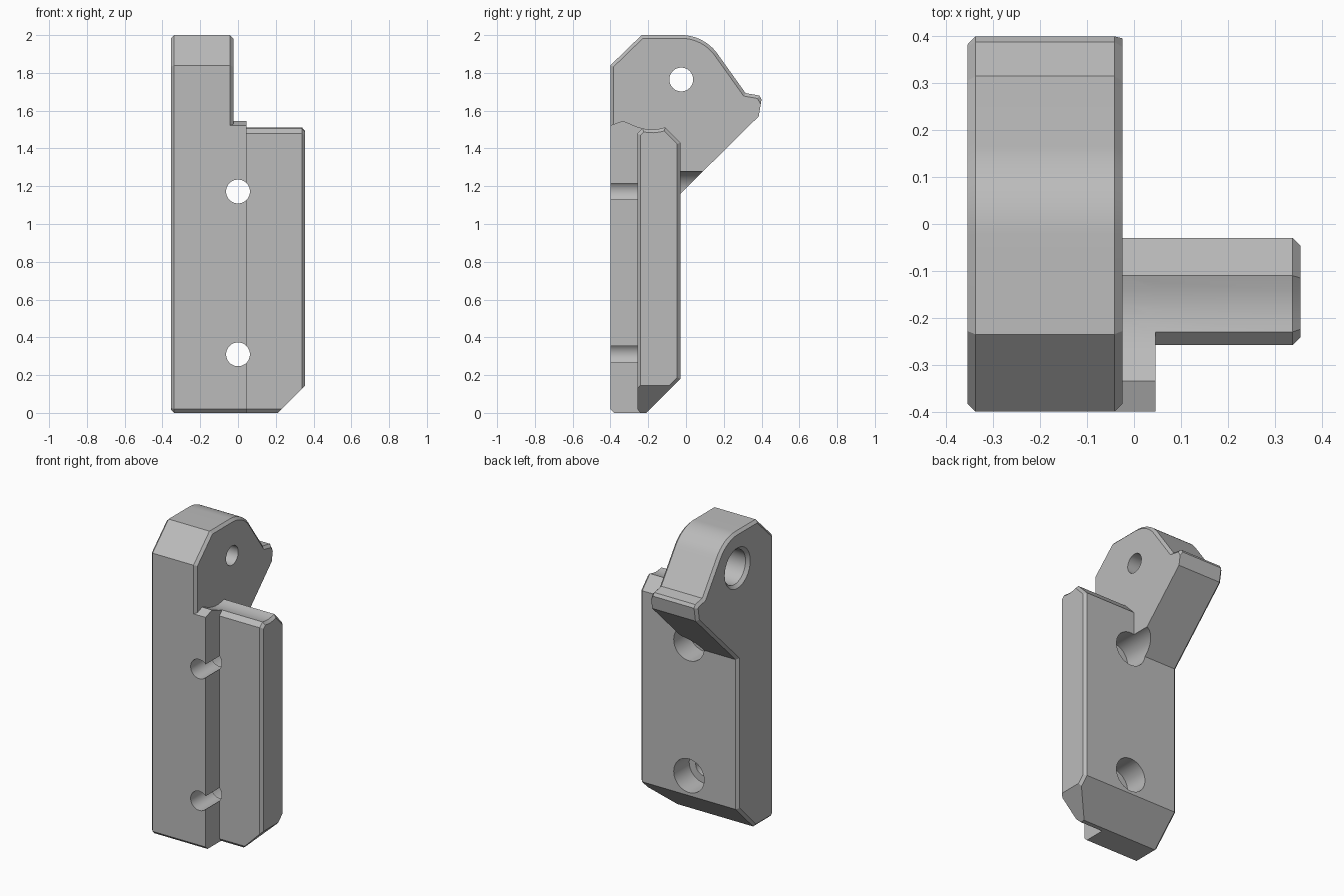
import bpy, bmesh, math
from mathutils import Vector
from mathutils.geometry import intersect_line_line_2d as _unused, intersect_line_line

if "Cube" in bpy.data.objects:
    bpy.data.objects.remove(bpy.data.objects["Cube"])

grey = bpy.data.materials.new("plain grey")
grey.diffuse_color = (0.5, 0.5, 0.5, 1)
grey.use_nodes = True
grey.node_tree.nodes["Principled BSDF"].inputs["Base Color"].default_value = grey.diffuse_color


def inset(pts, amounts):
    """Offset every edge of a counter-clockwise outline inward by its own amount."""
    n, lines, out = len(pts), [], []
    for i in range(n):
        a, b = Vector(pts[i]), Vector(pts[(i + 1) % n])
        d = (b - a).normalized()
        s = Vector((-d.y, d.x)) * amounts[i]
        lines.append(((a + s).to_3d(), (b + s).to_3d()))
    for i in range(n):
        hit = intersect_line_line(*lines[i - 1], *lines[i])
        p = hit[0] if hit else lines[i][0]
        out.append((p.x, p.y))
    return out


def prism(name, pts, x0, x1, left=None, right=None, c=0.017):
    """Extrude a (y, z) outline along x with chamfered end rims."""
    rings = []
    if left:
        rings.append((x0, inset(pts, left)))
    rings.append((x0 + c if left else x0, pts))
    rings.append((x1 - c if right else x1, pts))
    if right:
        rings.append((x1, inset(pts, right)))
    bm = bmesh.new()
    loops = [[bm.verts.new((x, y, z)) for y, z in ring] for x, ring in rings]
    n = len(pts)
    for a, b in zip(loops, loops[1:]):
        for i in range(n):
            j = (i + 1) % n
            bm.faces.new((a[i], a[j], b[j], b[i]))
    bm.faces.new(loops[0][::-1])
    bm.faces.new(loops[-1])
    bmesh.ops.remove_doubles(bm, verts=bm.verts, dist=1e-5)
    bmesh.ops.dissolve_degenerate(bm, edges=bm.edges, dist=1e-5)
    bmesh.ops.recalc_face_normals(bm, faces=bm.faces)
    return finish(name, bm)


def finish(name, bm):
    me = bpy.data.meshes.new(name)
    bm.to_mesh(me)
    bm.free()
    me.materials.append(grey)
    ob = bpy.data.objects.new(name, me)
    bpy.context.collection.objects.link(ob)
    return ob


def cylinder(name, axis, start, end, centre, r0, r1=None):
    """Cutter along x or y; centre holds the other two coordinates."""
    bm = bmesh.new()
    r1 = r1 or r0
    rings = []
    for t, r in ((start, r0), (end, r1)):
        ring = []
        for i in range(48):
            a = math.tau * i / 48
            u, w = centre[0] + r * math.cos(a), centre[1] + r * math.sin(a)
            ring.append(bm.verts.new((t, u, w) if axis == 'X' else (u, t, w)))
        rings.append(ring)
    for i in range(48):
        j = (i + 1) % 48
        bm.faces.new((rings[0][i], rings[0][j], rings[1][j], rings[1][i]))
    bm.faces.new(rings[0])
    bm.faces.new(rings[1])
    bmesh.ops.recalc_face_normals(bm, faces=bm.faces)
    ob = finish(name, bm)
    ob.hide_render = True
    return ob


def boolean(target, other, op):
    m = target.modifiers.new("bool", 'BOOLEAN')
    m.operation, m.solver, m.object = op, 'EXACT', other
    bpy.context.view_layer.objects.active = target
    bpy.ops.object.modifier_apply(modifier=m.name)
    bpy.data.objects.remove(other)


C = 0.017
# Left block with the rounded head and rear lip
PIN = (-0.025, 1.765)
arc = [(PIN[0] + 0.235 * math.cos(math.radians(a)), PIN[1] + 0.235 * math.sin(math.radians(a)))
       for a in [35.4 + 54.6 * i / 12 for i in range(13)]]
head = [(-0.4, 0.02), (-0.38, 0), (-0.21, 0), (-0.03, 0.18), (-0.03, 1.16), (0.385, 1.57),
        (0.4, 1.66), (0.388, 1.68), (0.315, 1.693)] + arc + [(-0.235, 2), (-0.4, 1.84)]
bracket = prism("bracket", head, -0.355, -0.025, [C] * len(head),
                [0] * 6 + [C] * (len(head) - 6))

# Front step, with a shallow hollow along its top
hollow = [(-0.11, 1.512), (-0.14, 1.504), (-0.17, 1.5), (-0.2, 1.501), (-0.23, 1.506),
          (-0.265, 1.517), (-0.3, 1.532), (-0.335, 1.546)]
foot = [(-0.21, 0), (-0.03, 0.18), (-0.03, 1.43)]
step = prism("front_step", [(-0.4, 0.02), (-0.38, 0)] + foot + hollow + [(-0.4, 1.522)],
             -0.2, 0.046)

# Side plate, with chamfered outer rim and cut lower corner
side = [(-0.258, 0.02), (-0.24, 0)] + foot + hollow[:5] + [(-0.258, 1.478)]
plate = prism("side_plate", side, -0.2, 0.355, None, [C] * len(side))
bm = bmesh.new()
bm.from_mesh(plate.data)
cut = bmesh.ops.bisect_plane(bm, geom=bm.verts[:] + bm.edges[:] + bm.faces[:],
                             plane_co=(0.21, 0, 0), plane_no=(1, 0, -1), clear_outer=True)
bmesh.ops.contextual_create(bm, geom=[e for e in cut["geom_cut"] if isinstance(e, bmesh.types.BMEdge)])
bmesh.ops.recalc_face_normals(bm, faces=bm.faces)
bm.to_mesh(plate.data)
bm.free()

boolean(bracket, step, 'UNION')
boolean(bracket, plate, 'UNION')

# Screw holes, counterbored from the back
for z in (0.31, 1.172):
    boolean(bracket, cylinder("screw_hole", 'Y', -0.6, 0.6, (0, z), 0.063), 'DIFFERENCE')
    boolean(bracket, cylinder("screw_counterbore", 'Y', -0.19, 0.6, (0, z), 0.11), 'DIFFERENCE')

# Pin hole, counterbored and chamfered from the left
boolean(bracket, cylinder("pin_hole", 'X', -0.6, 0.3, PIN, 0.063), 'DIFFERENCE')
boolean(bracket, cylinder("pin_counterbore", 'X', -0.6, -0.155, PIN, 0.112), 'DIFFERENCE')
boolean(bracket, cylinder("pin_chamfer", 'X', -0.375, -0.335, PIN, 0.152, 0.112), 'DIFFERENCE')

bpy.ops.object.select_all(action='DESELECT')
bracket.select_set(True)
bpy.context.view_layer.objects.active = bracket
bpy.ops.object.shade_smooth_by_angle(angle=math.radians(20))
